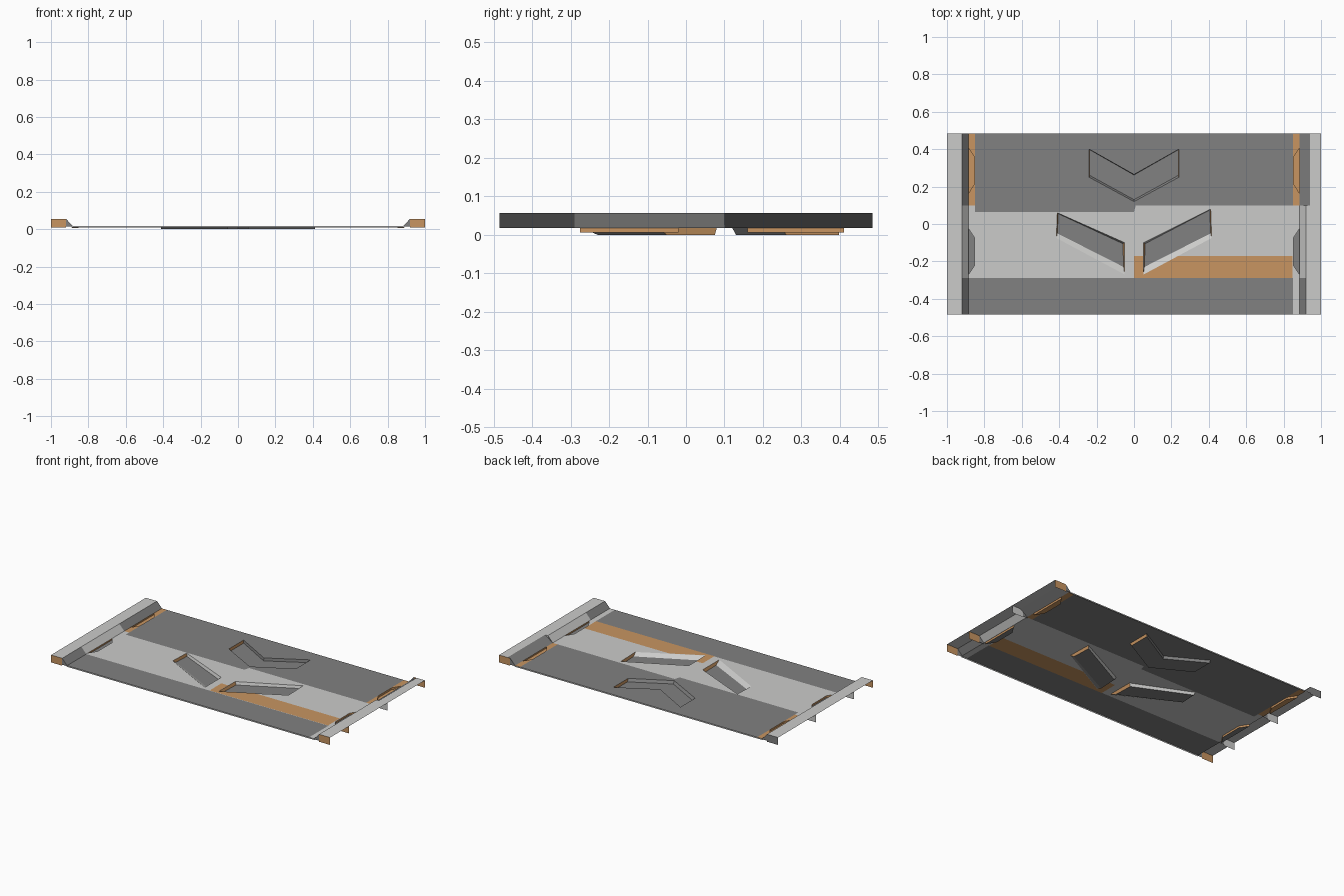
import bpy, bmesh
from mathutils import Vector

if "Cube" in bpy.data.objects:
    bpy.data.objects.remove(bpy.data.objects["Cube"])

def mat(name, c):
    m = bpy.data.materials.new(name)
    m.diffuse_color = (*c, 1)
    m.use_nodes = True
    m.node_tree.nodes["Principled BSDF"].inputs["Base Color"].default_value = m.diffuse_color
    return m

MATS = [mat("mid_grey", (0.22, 0.22, 0.22)),
        mat("light_grey", (0.60, 0.60, 0.59)),
        mat("orange_tan", (0.58, 0.30, 0.12))]
GREY, LIGHT, TAN = 0, 1, 2
FLOOR, TOP, LOW = 0.018, 0.056, 0.014
Y = [-0.485, -0.29, 0.10, 0.485]          # section boundaries

def finish(name, bm):
    me = bpy.data.meshes.new(name)
    bm.to_mesh(me)
    bm.free()
    for m in MATS:
        me.materials.append(m)
    ob = bpy.data.objects.new(name, me)
    bpy.context.collection.objects.link(ob)
    return ob

def face(bm, pts, col):
    f = bm.faces.new([bm.verts.new(p) for p in pts])
    f.material_index = col
    return f

def sheet(name, outer, holes, col, pan_col, depth=0.018):
    """Flat panel with recessed pockets; holes = [(rim, pan), ...]"""
    bm = bmesh.new()
    edges = []
    for loop in [outer] + [h[0] for h in holes]:
        vs = [bm.verts.new((x, y, FLOOR)) for x, y in loop]
        edges += [bm.edges.new((vs[i - 1], vs[i])) for i in range(len(vs))]
    bmesh.ops.triangle_fill(bm, edges=edges, use_beauty=True, use_dissolve=False)
    bm.normal_update()
    for f in bm.faces:
        f.material_index = col
        if f.normal.z < 0:
            f.normal_flip()
    for rim, pan in holes:
        z = FLOOR - depth
        f = face(bm, [(x, y, z) for x, y in pan], pan_col)
        f.normal_update()
        if f.normal.z < 0:
            f.normal_flip()
        mid = sum((Vector(p) for p in pan), Vector((0, 0))) / len(pan)
        for i in range(len(rim)):
            w = face(bm, [(*rim[i - 1], FLOOR), (*rim[i], FLOOR),
                          (*pan[i], z), (*pan[i - 1], z)], col)
            w.normal_update()
            if abs(w.normal.x) > 0.8:      # end walls of the pockets
                w.material_index = TAN
            c = w.calc_center_median().xy
            if w.normal.xy.dot(mid - c) < 0:
                w.normal_flip()
    return finish(name, bm)

# Floor panels
sheet("front_floor", [(-.85, Y[0]), (.85, Y[0]), (.85, Y[1]), (-.85, Y[1])], [], GREY, GREY)

rim = [(.05, -.27), (.415, -.075), (.41, .08), (.05, -.10)]
pan = [(.055, -.23), (.41, -.05), (.405, .075), (.06, -.105)]
def mirror(pts):
    return [(-x, y - 0.02 if y > 0 else y) for x, y in pts]
step = [(.85, .10), (.01, .10), (0, .065), (-.85, .065)]
sheet("middle_floor", [(-.85, Y[1]), (.85, Y[1])] + step,
      [(rim, pan), (mirror(rim), mirror(pan))], LIGHT, GREY)

chev = [(-.24, .25), (0, .12), (.24, .25), (.24, .40), (0, .265), (-.24, .40)]
chev_pan = [(-.237, .26), (0, .13), (.237, .26), (.237, .397), (0, .262), (-.237, .397)]
sheet("back_floor", [(-.85, Y[3]), (.85, Y[3])] + step, [(chev, chev_pan)], GREY, GREY)

# Painted patch, seen from above and below
bm = bmesh.new()
patch = [(0, Y[1]), (.848, Y[1]), (.848, -.17), (.238, -.17), (.05, -.271),
         (.048, -.17), (0, -.17)]
for z in (FLOOR + .0015, FLOOR - .0015):
    face(bm, [(x, y, z) for x, y in patch], TAN)
finish("painted_patch", bm)

# Thin lips on the front and back edges
bm = bmesh.new()
for y in (Y[0], Y[3]):
    face(bm, [(-.89, y, LOW - .004), (.89, y, LOW - .004), (.89, y, FLOOR), (-.89, y, FLOOR)], LIGHT)
finish("edge_lips", bm)

# Gutters with side pockets, and kerbs, for both sides
caps = {-1: [TAN, LIGHT, LIGHT, GREY], 1: [TAN, TAN, LIGHT, TAN]}
for s, side in ((-1, "left"), (1, "right")):
    for k, label in enumerate(("front", "middle", "back")):
        a, b = Y[k], Y[k + 1]
        holes = []
        if k:
            lo, hi = ((-.275, -.02), (.16, .41))[k - 1]
            r = [(s * .888, lo), (s * .852, lo + .055), (s * .852, hi - .055), (s * .888, hi)]
            holes = [(r, r)]
        col = (GREY if s < 0 else LIGHT, LIGHT, TAN)[k]
        sheet(side + "_" + label + "_gutter",
              [(s * .85, a), (s * .89, a), (s * .89, b), (s * .85, b)],
              holes, col, TAN if k == 2 else GREY, 0.012)
        # Kerb top and inner slope (outer side and underside stay open)
        xt = .94 if (s > 0 and k == 2) else .92
        bm = bmesh.new()
        t = [(s * xt, a, TOP), (s * 1, a, TOP), (s * 1, b, TOP), (s * xt, b, TOP)]
        w = [(s * .885, a, FLOOR), (s * xt, a, TOP), (s * xt, b, TOP), (s * .885, b, FLOOR)]
        face(bm, t if s > 0 else t[::-1], LIGHT)
        face(bm, w if s > 0 else w[::-1], LIGHT if k == 1 else GREY)
        finish(side + "_" + label + "_kerb", bm)
    # Cross ribs closing the kerb sections
    bm = bmesh.new()
    for y, c in zip(Y, caps[s]):
        face(bm, [(s * .92, y, LOW - .006), (s, y, LOW - .006), (s, y, TOP), (s * .92, y, TOP)], c)
        face(bm, [(s * .885, y, LOW), (s * .92, y, LOW), (s * .92, y, TOP), (s * .885, y, FLOOR)], GREY)
    finish(side + "_kerb_ribs", bm)
